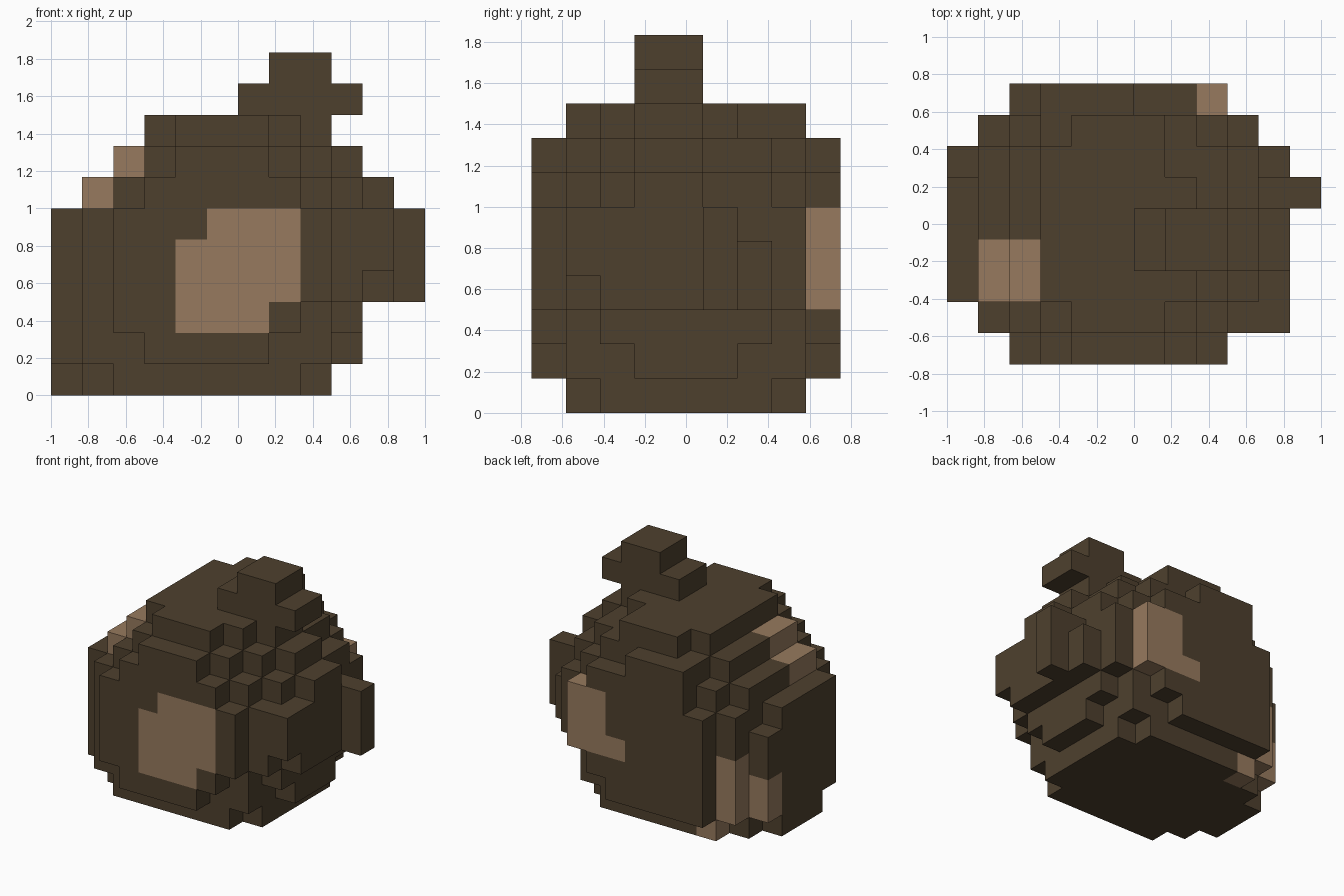
import bpy
import bmesh
from mathutils import Vector

cube = bpy.data.objects.get("Cube")
if cube:
    bpy.data.objects.remove(cube, do_unlink=True)

U = 1 / 6                          # block size
ORIGIN = Vector((-1, -0.75, 0))


def material(name, rgb):
    m = bpy.data.materials.new(name)
    m.use_nodes = True
    m.diffuse_color = (*rgb, 1)
    bsdf = m.node_tree.nodes["Principled BSDF"]
    bsdf.inputs["Base Color"].default_value = (*rgb, 1)
    bsdf.inputs["Roughness"].default_value = 0.9
    return m


MATS = [material("dark_brown", (0.076, 0.051, 0.027)),
        material("light_tan", (0.310, 0.195, 0.112))]


def box(x, y, z):
    """All cells in the inclusive ranges x, y, z."""
    return {(i, j, k) for i in range(x[0], x[1] + 1)
            for j in range(y[0], y[1] + 1) for k in range(z[0], z[1] + 1)}


def build(name, cells, tan=frozenset()):
    """Skin a set of cells with their outer faces only."""
    bm = bmesh.new()
    verts = {}

    def vert(p):
        if p not in verts:
            verts[p] = bm.verts.new(ORIGIN + Vector(p) * U)
        return verts[p]

    for c in sorted(cells):
        for axis in range(3):
            for side in (0, 1):
                n = list(c)
                n[axis] += 2 * side - 1
                if tuple(n) in cells:
                    continue
                a, b = (axis + 1) % 3, (axis + 2) % 3
                ring = []
                for da, db in ((0, 0), (1, 0), (1, 1), (0, 1)):
                    p = list(c)
                    p[axis] += side
                    p[a] += da
                    p[b] += db
                    ring.append(vert(tuple(p)))
                face = bm.faces.new(ring if side else ring[::-1])
                face.material_index = int(c in tan)
    mesh = bpy.data.meshes.new(name)
    bm.to_mesh(mesh)
    bm.free()
    for m in MATS:
        mesh.materials.append(m)
    ob = bpy.data.objects.new(name, mesh)
    bpy.context.collection.objects.link(ob)
    return ob


# Rounded body: first and last cell of each row, front to back, per layer
MID = ((2, 8), (1, 9), (0, 10), (0, 10), (0, 10), (0, 10), (0, 10), (1, 9), (2, 8))
LAYERS = {
    0: (None, (2, 7), (1, 8), (0, 8), (0, 8), (0, 8), (1, 8), (2, 7), None),
    1: ((3, 6), (1, 8), (0, 8), (0, 9), (0, 9), (0, 9), (0, 8), (1, 8), (2, 6)),
    2: ((2, 7), (1, 8), (0, 9), (0, 9), (0, 9), (0, 9), (0, 9), (1, 8), (2, 7)),
    3: MID, 4: MID, 5: MID,
    6: ((3, 7), (2, 8), (1, 9), (1, 10), (1, 10), (1, 9), (1, 9), (2, 8), (3, 7)),
    7: ((4, 6), (3, 7), (2, 8), (2, 9), (2, 9), (2, 8), (2, 8), (3, 7), (3, 5)),
    8: (None, (4, 6), (3, 7), (3, 8), (3, 8), (3, 7), (3, 6), (4, 6), None),
}
body = set()
for k, rows in LAYERS.items():
    for j, row in enumerate(rows):
        if row:
            body |= box(row, (j, j), (k, k))
body |= box((10, 10), (1, 1), (4, 5))
body -= {(0, 6, 5), (10, 6, 5)}

# Light patches
tan = box((4, 7), (0, 0), (2, 5)) - {(4, 0, 5), (7, 0, 2)}         # front
tan |= box((7, 8), (8, 8), (3, 5)) | {(6, 8, 3)}                   # back
tan |= box((1, 1), (2, 3), (6, 6)) | box((2, 2), (2, 3), (7, 7))   # shoulder
tan |= box((0, 0), (6, 6), (1, 2)) | box((1, 1), (7, 7), (1, 3)) | {(2, 7, 0)}

build("body", body, tan)
build("stem", box((6, 9), (3, 4), (9, 9)) | box((7, 8), (3, 4), (10, 10)))
build("side_knob", box((11, 11), (5, 5), (3, 5)))
